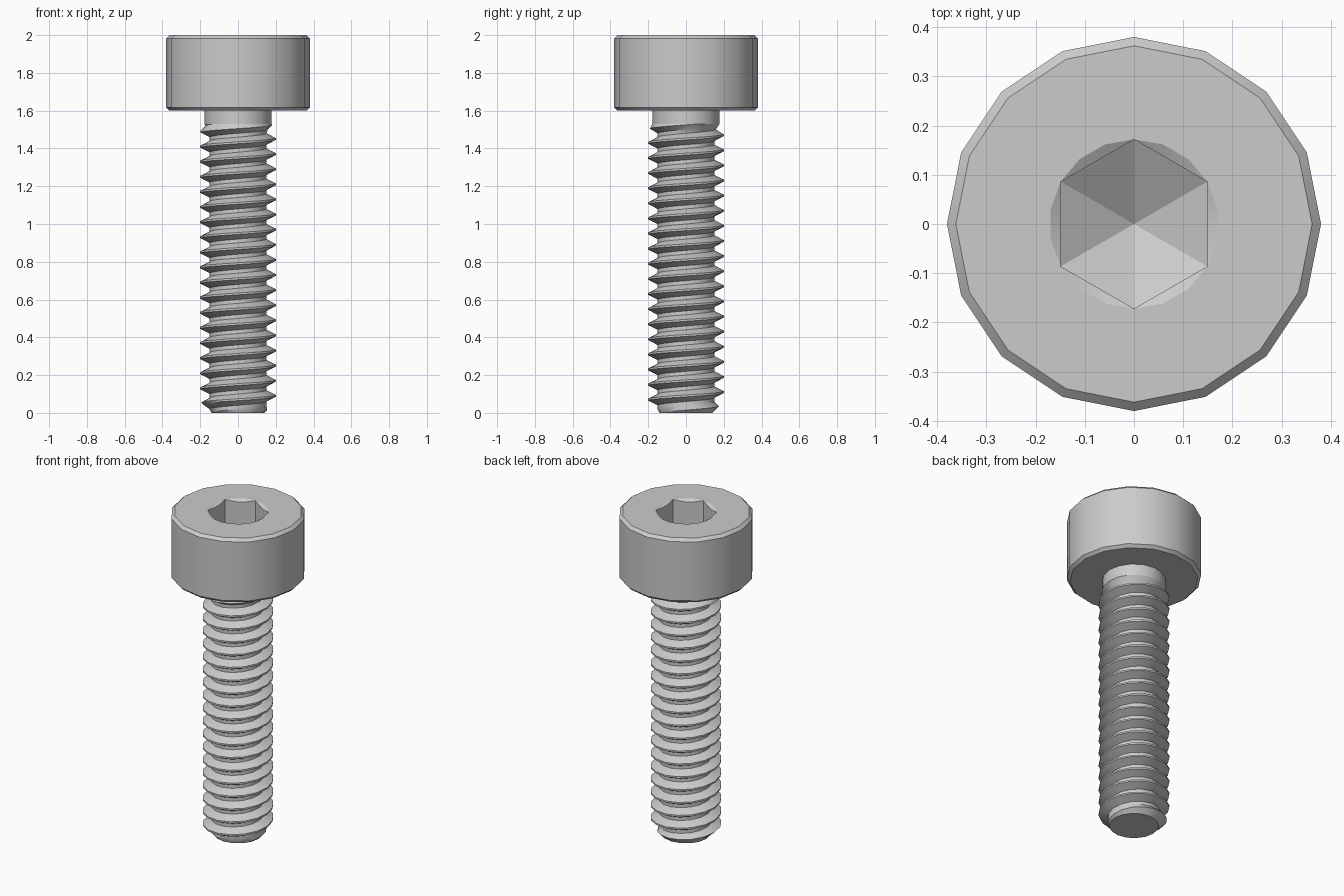
import bpy, bmesh, math
from math import cos, sin, tan, pi, radians

cube = bpy.data.objects.get("Cube")
if cube:
    bpy.data.objects.remove(cube, do_unlink=True)

steel = bpy.data.materials.new("steel grey")
steel.use_nodes = True
GREY = (0.6, 0.6, 0.6, 1)
steel.diffuse_color = GREY
steel.node_tree.nodes["Principled BSDF"].inputs["Base Color"].default_value = GREY

SIDES = 16
PITCH = 0.08
CREST, ROOT, NECK = 0.2, 0.151, 0.178
HEAD_BASE, TOP, THREAD_TOP = 1.6, 2.0, 1.53
SOCKET, SOCKET_FLOOR = 0.172, 1.8


def finish(bm, name, angle=30):
    bmesh.ops.remove_doubles(bm, verts=bm.verts, dist=1e-5)
    bmesh.ops.dissolve_degenerate(bm, edges=bm.edges, dist=1e-5)
    mesh = bpy.data.meshes.new(name)
    bm.to_mesh(mesh)
    bm.free()
    obj = bpy.data.objects.new(name, mesh)
    bpy.context.collection.objects.link(obj)
    mesh.materials.append(steel)
    bpy.ops.object.select_all(action='DESELECT')
    obj.select_set(True)
    bpy.context.view_layer.objects.active = obj
    bpy.ops.object.shade_smooth_by_angle(angle=radians(angle))
    return obj


def ring(bm, r, z, n=SIDES, start=0.0):
    return [bm.verts.new((r * cos(start + 2 * pi * i / n),
                          r * sin(start + 2 * pi * i / n), z)) for i in range(n)]


def bridge(bm, low, high):
    n = len(low)
    for i in range(n):
        k = (i + 1) % n
        bm.faces.new((low[i], low[k], high[k], high[i]))


# Head: chamfered drum with a hexagonal socket
bm = bmesh.new()
profile = [(NECK, HEAD_BASE), (0.362, HEAD_BASE), (0.38, HEAD_BASE + 0.017),
           (0.38, TOP - 0.017), (0.362, TOP)]
rings = [ring(bm, r, z) for r, z in profile]
for low, high in zip(rings, rings[1:]):
    bridge(bm, low, high)

# Flat top between the outer rim and the round mouth of the socket
mouth = ring(bm, SOCKET, TOP, 18, pi / 2)
edges = [bm.edges.get((loop[i], loop[i - 1])) or bm.edges.new((loop[i], loop[i - 1]))
         for loop in (rings[-1], mouth) for i in range(len(loop))]
bmesh.ops.triangle_fill(bm, edges=edges, use_beauty=True, normal=(0, 0, 1))

# Countersunk lip, hexagonal walls and conical floor
lip, floor = [], []
for i in range(18):
    a = pi / 2 + 2 * pi * i / 18
    r = SOCKET * cos(pi / 6) / cos((i % 3) * pi / 9 - pi / 6)
    x, y = r * cos(a), r * sin(a)
    lip.append(bm.verts.new((x, y, TOP - (SOCKET - r) * tan(pi / 6))))
    floor.append(bm.verts.new((x, y, SOCKET_FLOOR)))
bridge(bm, lip, mouth)
bridge(bm, floor, lip)
tip = bm.verts.new((0, 0, SOCKET_FLOOR - SOCKET * tan(pi / 6)))
for i in range(18):
    bm.faces.new((floor[i - 1], tip, floor[i]))
for i, f in enumerate(bm.faces):
    f.normal_update()
# Socket faces look towards the axis
for f in bm.faces:
    c = f.calc_center_median()
    if c.xy.length < SOCKET and c.z > HEAD_BASE + 0.05:
        if f.normal.x * c.x + f.normal.y * c.y > 0:
            f.normal_flip()
finish(bm, "socket_head")

# Plain neck under the head
bm = bmesh.new()
bridge(bm, ring(bm, NECK, THREAD_TOP), ring(bm, NECK, HEAD_BASE))
finish(bm, "neck")

# Threaded shank: a helical grid, tapered at the tip and run out at the neck
steps = [(0.0, ROOT), (0.25, ROOT), (0.5625, CREST), (0.6875, CREST)]


def thread_point(r, z, a):
    z = min(max(z, 0.0), THREAD_TOP)
    r = min(r, 0.14 + z)
    fade = max(0.0, (z - THREAD_TOP + 0.04) / 0.04)
    r += (NECK - r) * fade
    return (r * cos(a), r * sin(a), z)


bm = bmesh.new()
turns = int(THREAD_TOP / PITCH) + 3
columns = []
for i in range(SIDES + 1):
    a = 2 * pi * i / SIDES
    columns.append([bm.verts.new(thread_point(r, PITCH * (t - 1.5 + s + i / SIDES), a))
                    for t in range(turns) for s, r in steps])
for left, right in zip(columns, columns[1:]):
    for j in range(len(left) - 1):
        bm.faces.new((left[j], right[j], right[j + 1], left[j + 1]))
# Flat end
bm.faces.new(ring(bm, 0.14, 0)[::-1])
finish(bm, "threaded_shank")
